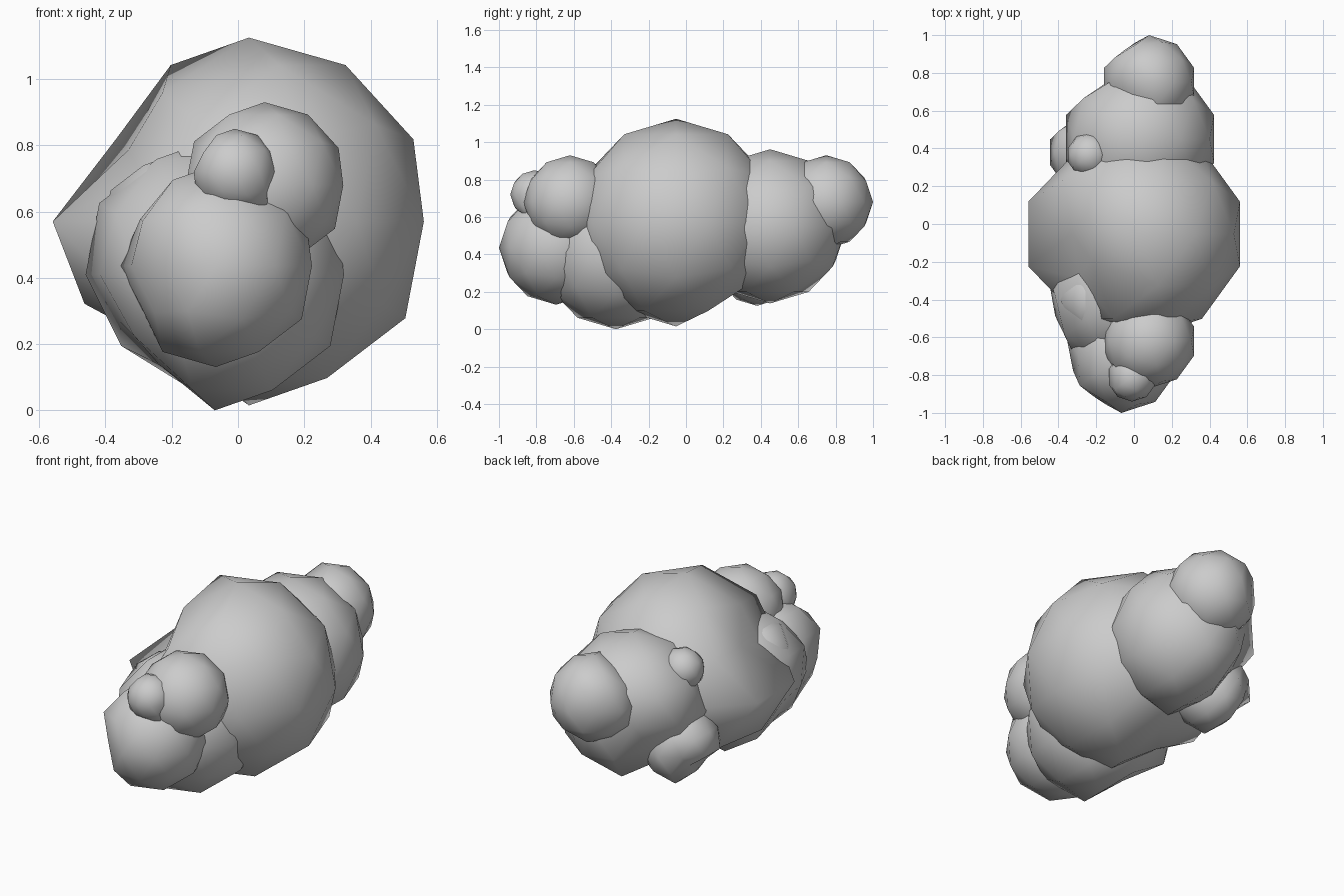
import bpy
from mathutils import Vector

if "Cube" in bpy.data.objects:
    bpy.data.objects.remove(bpy.data.objects["Cube"])

# Named unit directions of ball vertices on the left (-x) side
EQ_F, EQ_B = (-0.951, -0.309, 0), (-0.951, 0.309, 0)
DIAG_F, DIAG_B = (-0.588, -0.809, 0), (-0.588, 0.809, 0)
LOW, LOW_F, LOW_B = (-0.894, 0, -0.447), (-0.69, -0.5, -0.526), (-0.69, 0.5, -0.526)
BOTTOM, BOTTOM_B = (-0.526, 0, -0.85), (-0.162, 0.5, -0.85)
HIGH, HIGH_F = (-0.85, 0, 0.526), (-0.724, -0.526, 0.447)
TOP_F = (-0.425, -0.309, 0.85)


def puff(name, centre, radius, moves=()):
    """Smooth low-poly ball; moves = (vertex direction, scale or new place)."""
    bpy.ops.mesh.primitive_ico_sphere_add(subdivisions=2, radius=radius, location=centre)
    obj = bpy.context.object
    obj.name = name
    verts = obj.data.vertices
    picked = []
    for start, end in moves:
        s = Vector(start) * radius
        v = min(verts, key=lambda q: (q.co - s).length)
        picked.append((v, s * end if isinstance(end, float) else Vector(end) * radius))
    for v, co in picked:
        v.co = co
    obj.data.update()
    obj.data.shade_smooth()
    return obj


# Large central puff, with a deep dent in its upper front left side
puff("main_puff", (0.033, -0.053, 0.57), 0.555, [
    (EQ_F, (-1.067, -0.309, 0)),
    (EQ_B, (-1.067, 0.309, 0)),
    (HIGH, (-0.655, 0.0, 0.39)),
    (TOP_F, (-0.47, -0.24, 0.70)),
    (HIGH_F, (-0.58, -0.42, 0.24)),
    (BOTTOM, 0.82), (BOTTOM_B, 0.86), (LOW_F, 0.9),
])

# Back puffs
puff("back_puff", (0.032, 0.45, 0.55), 0.412,
     [(DIAG_B, 0.84), (LOW_B, 0.76), (LOW, 0.85), (BOTTOM, 0.85)])
puff("back_end_puff", (0.08, 0.75, 0.68), 0.25,
     [(DIAG_B, 0.86), (TOP_F, 0.82), (HIGH_F, 0.86), (HIGH, 0.92)])
puff("back_left_low_puff", (-0.235, 0.38, 0.345), 0.22,
     [(DIAG_B, 0.85), (LOW_B, 0.68), (LOW, 0.65), (BOTTOM, 0.78), (LOW_F, 0.75)])
puff("back_left_top_puff", (-0.235, 0.365, 0.785), 0.12)

# Front puffs
puff("front_puff", (-0.07, -0.375, 0.41), 0.41,
     [(EQ_F, 0.89), (LOW, 0.78), (LOW_F, 0.86), (BOTTOM, 0.78)])
puff("front_end_puff", (-0.067, -0.695, 0.436), 0.305,
     [(EQ_F, 0.88), (DIAG_F, 0.86), (LOW, 0.84), (LOW_F, 0.88), (HIGH, 0.88)])
puff("front_left_puff", (-0.185, -0.41, 0.54), 0.235, [(HIGH_F, 0.85), (EQ_F, 0.84)])
puff("front_right_top_puff", (0.08, -0.62, 0.68), 0.25)
puff("front_small_puff", (-0.01, -0.81, 0.72), 0.13,
     [((0.425, -0.309, -0.85), (0.75, -0.3, -0.92)), (HIGH, 0.85)])
